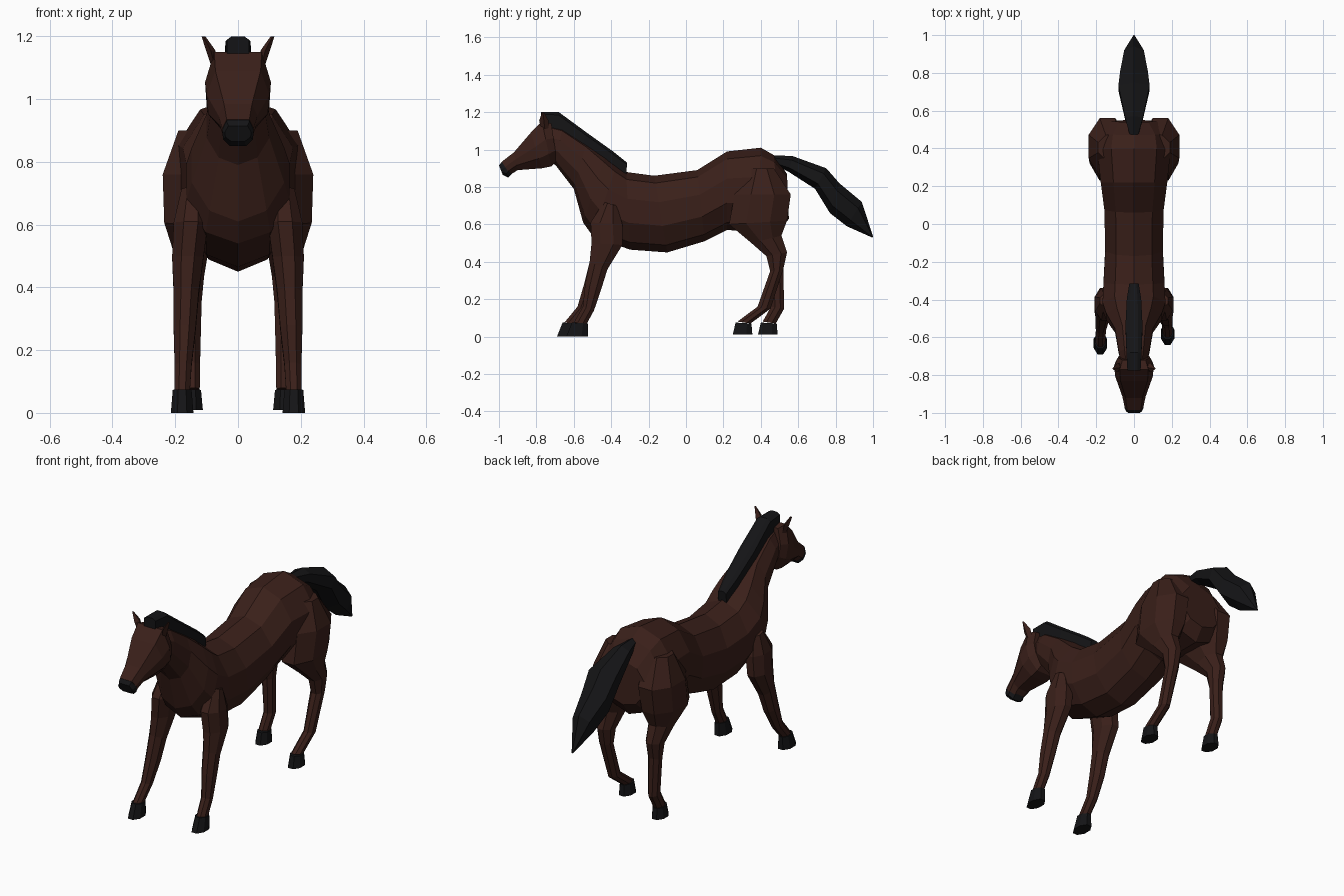
import bpy, bmesh, math


def material(name, color):
    m = bpy.data.materials.new(name)
    m.diffuse_color = color
    return m


COAT = material("coat", (0.042, 0.014, 0.010, 1))
BLACK = material("black", (0.007, 0.007, 0.008, 1))


def ngon(n, flat=True):
    """Unit cross-section; flat sections touch the unit square with their sides."""
    off = math.pi / n if flat else 0
    r = 1 / math.cos(math.pi / n) if flat else 1
    return [(r * math.sin(off + 2 * math.pi * i / n),
             r * math.cos(off + 2 * math.pi * i / n)) for i in range(n)]


def mirrored(half):
    return half + [(-x, v) for x, v in reversed(half)]


def loft(name, rings, sec, mat):
    """Rings are (y1, z1, y2, z2, x centre, half width): two opposite ends of a section."""
    bm = bmesh.new()
    loops = []
    for y1, z1, y2, z2, cx, w in rings:
        loops.append([bm.verts.new((cx + sx * w,
                                    (y1 + y2) / 2 + sv * (y1 - y2) / 2,
                                    (z1 + z2) / 2 + sv * (z1 - z2) / 2)) for sx, sv in sec])
    n = len(sec)
    for a, b in zip(loops, loops[1:]):
        for i in range(n):
            j = (i + 1) % n
            bm.faces.new((a[i], a[j], b[j], b[i]))
    bm.faces.new(loops[0])
    bm.faces.new(loops[-1])
    bmesh.ops.recalc_face_normals(bm, faces=bm.faces)
    me = bpy.data.meshes.new(name)
    bm.to_mesh(me)
    bm.free()
    me.materials.append(mat)
    ob = bpy.data.objects.new(name, me)
    bpy.context.collection.objects.link(ob)
    return ob


def centred(rows):
    return [(a, b, c, d, 0, w) for a, b, c, d, w in rows]


# Torso and neck, rump to poll
loft("body", centred([
    (0.54, 0.87, 0.55, 0.63, 0.13),
    (0.47, 0.97, 0.50, 0.56, 0.19),
    (0.40, 1.01, 0.38, 0.56, 0.205),
    (0.22, 0.99, 0.22, 0.57, 0.185),
    (0.06, 0.89, 0.10, 0.51, 0.165),
    (-0.17, 0.86, -0.10, 0.45, 0.16),
    (-0.32, 0.88, -0.30, 0.465, 0.17),
    (-0.37, 0.92, -0.50, 0.54, 0.175),
    (-0.43, 0.97, -0.55, 0.61, 0.155),
    (-0.53, 1.04, -0.60, 0.79, 0.105),
    (-0.66, 1.12, -0.70, 0.92, 0.085),
    (-0.74, 1.14, -0.74, 0.93, 0.07)]), ngon(10, False), COAT)

# Head with a flat forehead, and dark muzzle
HEAD = mirrored([(0.72, 1), (1, 0.2), (0.95, -0.45), (0.5, -1)])
loft("head", centred([
    (-0.72, 1.14, -0.69, 0.94, 0.085),
    (-0.77, 1.15, -0.72, 0.91, 0.105),
    (-0.83, 1.09, -0.77, 0.90, 0.10),
    (-0.92, 0.985, -0.90, 0.89, 0.062),
    (-0.985, 0.935, -0.94, 0.865, 0.05)]), HEAD, COAT)
loft("muzzle", centred([
    (-0.985, 0.934, -0.925, 0.875, 0.049),
    (-0.99, 0.928, -0.95, 0.85, 0.05),
    (-1.0, 0.915, -0.98, 0.865, 0.042)]), HEAD, BLACK)

# Mane and tail
loft("mane", centred([
    (-0.775, 1.20, -0.775, 1.13, 0.035),
    (-0.68, 1.20, -0.69, 1.10, 0.04),
    (-0.53, 1.09, -0.56, 1.00, 0.045),
    (-0.39, 0.99, -0.42, 0.91, 0.038),
    (-0.315, 0.93, -0.32, 0.86, 0.025)]),
    mirrored([(0.5, 1), (1, 0.7), (1, -1)]), BLACK)
loft("tail", centred([
    (0.46, 0.97, 0.49, 0.91, 0.025),
    (0.57, 0.965, 0.55, 0.88, 0.055),
    (0.75, 0.90, 0.69, 0.79, 0.095),
    (0.82, 0.82, 0.77, 0.66, 0.085),
    (0.94, 0.72, 0.86, 0.59, 0.06),
    (1.0, 0.535, 0.995, 0.53, 0.004)]), ngon(6, False), BLACK)

# Leg rings for one side: front edge, back edge, x centre, half width
FRONT = [(-0.44, 0.72, -0.37, 0.70, 0.145, 0.035),
         (-0.51, 0.61, -0.34, 0.60, 0.15, 0.055),
         (-0.505, 0.50, -0.34, 0.49, 0.16, 0.05),
         (-0.515, 0.40, -0.42, 0.36, 0.165, 0.04),
         (-0.545, 0.28, -0.46, 0.25, 0.17, 0.035),
         (-0.58, 0.16, -0.52, 0.14, 0.175, 0.027),
         (-0.65, 0.075, -0.58, 0.07, 0.178, 0.025)]
FRONT_HOOF = [(-0.66, 0.075, -0.575, 0.07, 0.178, 0.03),
              (-0.69, 0, -0.575, 0, 0.178, 0.036)]
HIND = [(0.34, 0.90, 0.47, 0.90, 0.12, 0.07),
        (0.26, 0.76, 0.56, 0.76, 0.14, 0.10),
        (0.23, 0.60, 0.54, 0.62, 0.145, 0.09),
        (0.35, 0.50, 0.51, 0.54, 0.15, 0.055),
        (0.43, 0.43, 0.54, 0.45, 0.15, 0.042),
        (0.45, 0.35, 0.52, 0.36, 0.15, 0.034),
        (0.455, 0.16, 0.525, 0.15, 0.148, 0.027),
        (0.41, 0.08, 0.48, 0.07, 0.148, 0.026)]
HIND_HOOF = [(0.40, 0.075, 0.485, 0.07, 0.148, 0.03),
             (0.385, 0.01, 0.49, 0.01, 0.148, 0.036)]


def pose(rings, side, shift):
    """Put a leg on one side and swing its lower part along y."""
    out = []
    for y1, z1, y2, z2, cx, w in rings:
        t = min(1, max(0, (0.36 - (z1 + z2) / 2) / 0.28)) ** 2
        out.append((y1 + shift * t, z1, y2 + shift * t, z2, side * cx, w))
    return out


OCT = ngon(8)
EAR = ngon(4, False)
for label, s, front_shift, hind_shift in (("left", 1, 0.05, -0.135), ("right", -1, 0, 0)):
    for name, leg, hoof, shift in (("front", FRONT, FRONT_HOOF, front_shift),
                                   ("hind", HIND, HIND_HOOF, hind_shift)):
        loft(f"{label}_{name}_leg", pose(leg, s, shift), OCT, COAT)
        loft(f"{label}_{name}_hoof", pose(hoof, s, shift), OCT, BLACK)
    # Ears
    loft(f"{label}_ear", [
        (-0.775, 1.11, -0.735, 1.11, s * 0.075, 0.012),
        (-0.785, 1.155, -0.735, 1.155, s * 0.087, 0.015),
        (-0.77, 1.20, -0.76, 1.20, s * 0.11, 0.006)], EAR, COAT)
